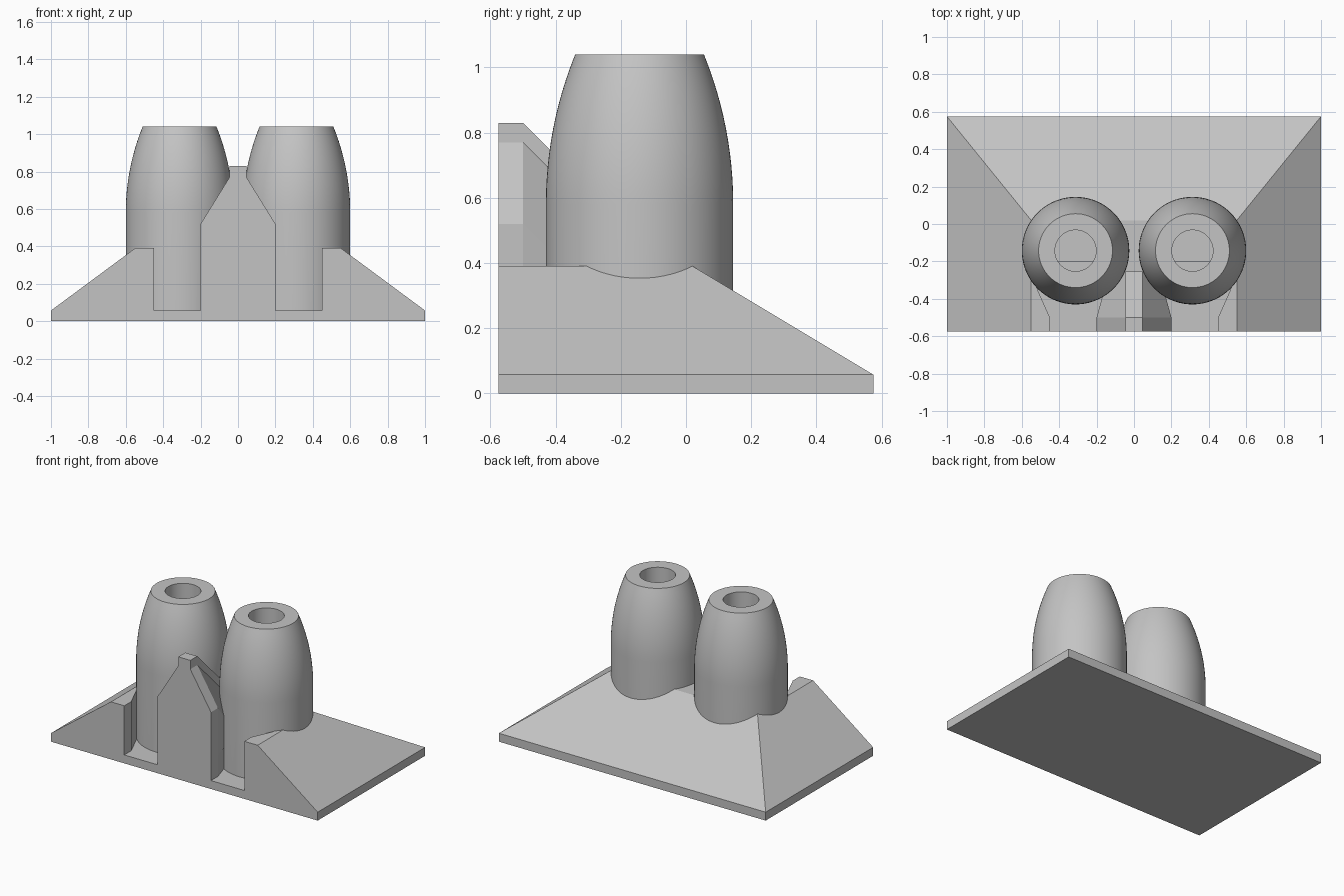
import bpy
import bmesh
import math

cube = bpy.data.objects.get("Cube")
if cube:
    bpy.data.objects.remove(cube, do_unlink=True)

grey = bpy.data.materials.new("plain_grey")
grey.use_nodes = True
colour = (0.55, 0.55, 0.55, 1)
grey.diffuse_color = colour
grey.node_tree.nodes["Principled BSDF"].inputs["Base Color"].default_value = colour

FRONT, BACK, SLAB, DECK = -0.575, 0.575, 0.057, 0.39
TOWER_X, TOWER_Y, RADIUS = 0.3125, -0.1425, 0.2875


def finish(name, bm):
    bmesh.ops.recalc_face_normals(bm, faces=bm.faces)
    mesh = bpy.data.meshes.new(name)
    bm.to_mesh(mesh)
    bm.free()
    mesh.materials.append(grey)
    obj = bpy.data.objects.new(name, mesh)
    bpy.context.collection.objects.link(obj)
    return obj


def loft(name, sections):
    """Skin closed sections that share a point count, capping both ends."""
    bm = bmesh.new()
    rings = [[bm.verts.new(p) for p in s] for s in sections]
    for a, b in zip(rings, rings[1:]):
        for i in range(len(a)):
            j = (i + 1) % len(a)
            bm.faces.new((a[i], a[j], b[j], b[i]))
    bm.faces.new(rings[0])
    bm.faces.new(rings[-1])
    return finish(name, bm)


def rectangle(half_x, y0, y1, z):
    return [(-half_x, y0, z), (half_x, y0, z), (half_x, y1, z), (-half_x, y1, z)]


# Base slab with sloping sides and back
base = loft("base", [rectangle(1, FRONT, BACK, 0),
                     rectangle(1, FRONT, BACK, SLAB),
                     rectangle(0.55, FRONT, 0.02, DECK)])

# Front slots that open towards each tower
slot = [(0.2, -0.65), (0.45, -0.65), (0.45, -0.5), (0.53, -0.32),
        (0.45, -0.2), (0.22, -0.2), (0.165, -0.385), (0.2, -0.5)]
for side in (-1, 1):
    cutter = loft("slot_cutter", [[(side * x, y, z) for x, y in slot] for z in (SLAB, 0.6)])
    cut = base.modifiers.new("slot", "BOOLEAN")
    cut.operation = "DIFFERENCE"
    cut.solver = "EXACT"
    cut.object = cutter
    bpy.context.view_layer.objects.active = base
    bpy.ops.object.modifier_apply(modifier=cut.name)
    bpy.data.objects.remove(cutter, do_unlink=True)


# Centre fin, falling towards the gap between the towers
def fin_section(y, half_x, ridge_x, drop, foot):
    half = [(half_x, foot), (half_x, 0.52 - drop), (ridge_x, 0.77 - drop), (ridge_x, 0.83 - drop)]
    return [(x, y, z) for x, z in half] + [(-x, y, z) for x, z in reversed(half)]


loft("centre_fin", [fin_section(FRONT, 0.2, 0.045, 0, 0.2),
                    fin_section(-0.5, 0.2, 0.045, 0, 0.2),
                    fin_section(-0.255, 0.133, 0.045, 0.245, 0.2)])

# Hollow towers with a curved upper half
SHOULDER, TOP, TOP_RADIUS, HOLE = 0.58, 1.04, 0.1975, 0.11
rise, inset = TOP - SHOULDER, RADIUS - TOP_RADIUS
curve = (rise ** 2 + inset ** 2) / (2 * inset)
profile = [(0, 0.1), (HOLE, 0.1), (HOLE, TOP)]
for i in range(13):
    h = rise * (1 - i / 12)
    profile.append((RADIUS - curve + math.sqrt(curve ** 2 - h ** 2), SHOULDER + h))
profile.append((RADIUS, 0.03))

for name, side in (("right_tower", -1), ("left_tower", 1)):
    bm = bmesh.new()
    verts = [bm.verts.new((r, 0, z)) for r, z in profile]
    edges = [bm.edges.new(pair) for pair in zip(verts, verts[1:])]
    bmesh.ops.spin(bm, geom=verts + edges, cent=(0, 0, 0), axis=(0, 0, 1),
                   angle=math.tau, steps=72, use_duplicate=False)
    bmesh.ops.remove_doubles(bm, verts=bm.verts, dist=0.0001)
    bmesh.ops.holes_fill(bm, edges=[e for e in bm.edges if e.is_boundary], sides=0)
    tower = finish(name, bm)
    tower.location = (side * TOWER_X, TOWER_Y, 0)
    bpy.ops.object.select_all(action="DESELECT")
    tower.select_set(True)
    bpy.context.view_layer.objects.active = tower
    bpy.ops.object.shade_smooth_by_angle(angle=math.radians(30))
